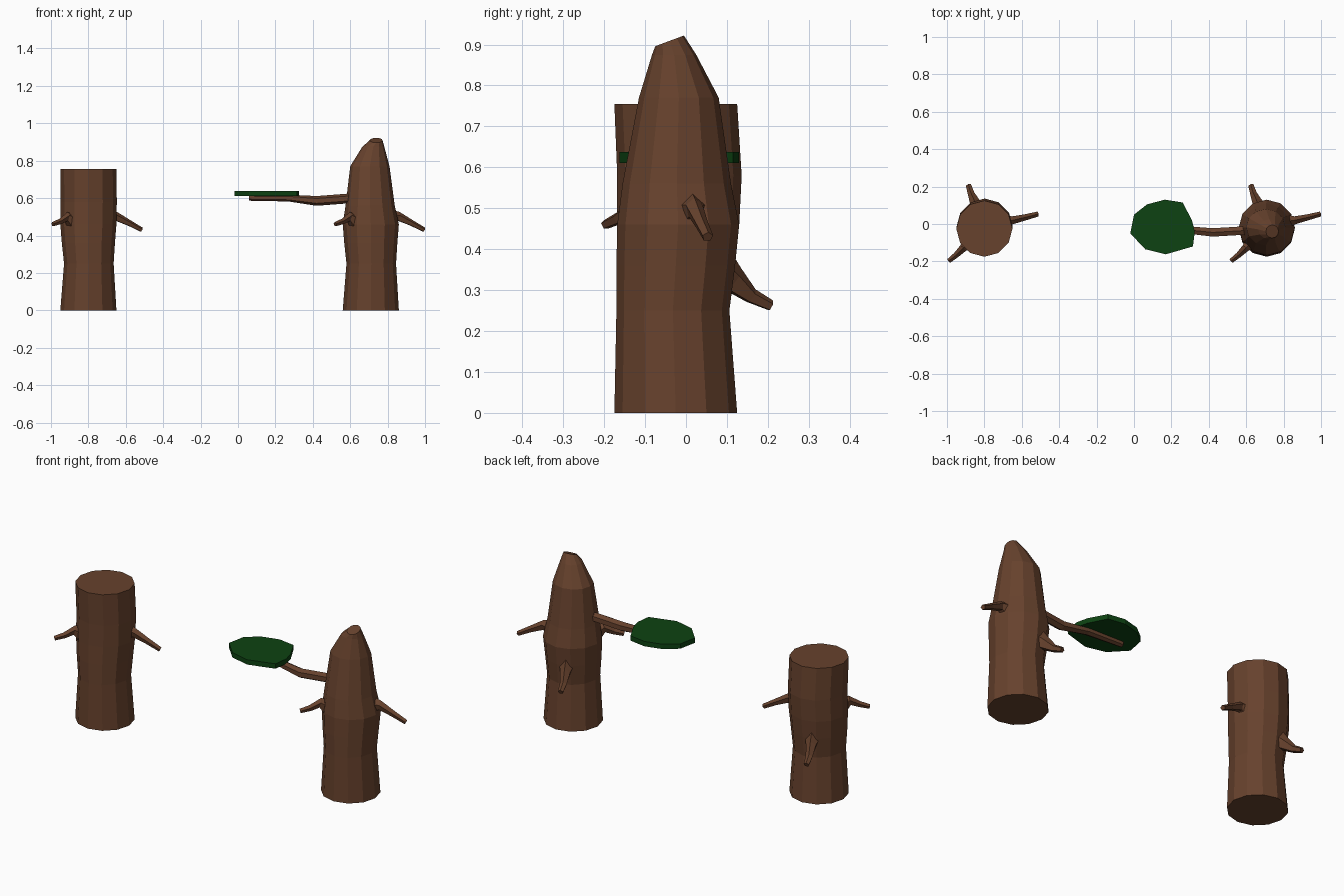
import bpy, bmesh, math
from mathutils import Vector

if "Cube" in bpy.data.objects:
    bpy.data.objects.remove(bpy.data.objects["Cube"])

def material(name, rgb):
    m = bpy.data.materials.new(name)
    m.diffuse_color = (*rgb, 1)
    m.use_nodes = True
    m.node_tree.nodes["Principled BSDF"].inputs["Base Color"].default_value = m.diffuse_color
    return m

BARK = material("bark brown", (0.135, 0.054, 0.026))
GREEN = material("leaf green", (0.004, 0.055, 0.006))

def loft(name, rings, mat):
    """Skin a list of equal-length point rings and cap both ends."""
    bm = bmesh.new()
    vs = [[bm.verts.new(p) for p in r] for r in rings]
    n = len(vs[0])
    for a, b in zip(vs, vs[1:]):
        for i in range(n):
            j = (i + 1) % n
            bm.faces.new((a[i], a[j], b[j], b[i]))
    bm.faces.new(vs[0][::-1])
    bm.faces.new(vs[-1])
    bmesh.ops.recalc_face_normals(bm, faces=bm.faces)
    me = bpy.data.meshes.new(name)
    bm.to_mesh(me)
    bm.free()
    me.materials.append(mat)
    ob = bpy.data.objects.new(name, me)
    bpy.context.collection.objects.link(ob)
    return ob

def trunk_ring(cx, z, x0, x1, y0, y1, tilt=0, n=12):
    """Oval ring from its extents; x is measured from the trunk centre."""
    pts = []
    for i in range(n):
        a = 2 * math.pi * i / n
        pts.append((cx + (x0 + x1) / 2 + (x1 - x0) / 2 * math.cos(a),
                    (y0 + y1) / 2 + (y1 - y0) / 2 * math.sin(a),
                    z + tilt * math.sin(a)))
    return pts

def limb(name, path, n=5):
    """Tapered branch; path entries are (x, y, z, half width, half height)."""
    pts = [Vector(p[:3]) for p in path]
    rings = []
    for k, p in enumerate(path):
        d = (pts[min(k + 1, len(pts) - 1)] - pts[max(k - 1, 0)]).normalized()
        side = d.cross(Vector((0, 0, 1))).normalized()
        up = side.cross(d)
        rings.append([pts[k] + side * p[3] * math.cos(2 * math.pi * i / n + math.pi / 2)
                      + up * p[4] * math.sin(2 * math.pi * i / n + math.pi / 2) for i in range(n)])
    return loft(name, rings, BARK)

# Shared lower trunk: z, x extents, y extents
BASE = [(0, -.15, .15, -.175, .125),
        (.25, -.13, .135, -.17, .106),
        (.36, -.142, .142, -.17, .12),
        (.46, -.15, .15, -.168, .13)]
CUT = [(.58, -.148, .152, -.168, .136), (.755, -.15, .15, -.175, .125)]
SPIRE = [(.56, -.135, .128, -.155, .11), (.77, -.11, .10, -.115, .08),
         (.875, -.045, .072, -.083, .025), (.909, -.005, .063, -.075, -.005, .013)]

# Short stubs, relative to trunk centre x
STUBS = {
    "front_stub": [(-.06, -.08, .45, .05, .06), (-.115, -.13, .50, .022, .026),
                   (-.15, -.165, .475, .016, .016), (-.19, -.197, .46, .013, .012)],
    "side_stub": [(.08, .01, .49, .05, .06), (.15, .02, .50, .022, .026),
                  (.22, .036, .465, .017, .017), (.285, .053, .43, .014, .013)],
    "back_stub": [(-.03, .06, .36, .05, .07), (-.05, .115, .325, .028, .036),
                  (-.07, .16, .285, .019, .02), (-.085, .207, .262, .015, .014)],
}

for label, cx, top in (("stump", -.80, CUT), ("broken_tree", .71, SPIRE)):
    loft(label + "_trunk", [trunk_ring(cx, *r) for r in BASE + top], BARK)
    for stub, path in STUBS.items():
        limb(label + "_" + stub, [(cx + p[0], *p[1:]) for p in path])

# Long bough carrying the foliage
limb("long_bough", [(.70, -.03, .60, .03, .03), (.59, -.035, .598, .026, .026),
                    (.42, -.045, .585, .026, .026), (.27, -.03, .60, .022, .018),
                    (.06, -.02, .602, .016, .016)], 6)

# Flat foliage pad with an irregular outline
OUTLINE = [(-.02, -.05), (0, .05), (.07, .105), (.165, .13), (.26, .115), (.31, .02),
           (.325, -.04), (.315, -.12), (.17, -.162), (.06, -.135)]
loft("foliage_pad", [[(x, y, z) for x, y in OUTLINE] for z in (.61, .637)], GREEN)
